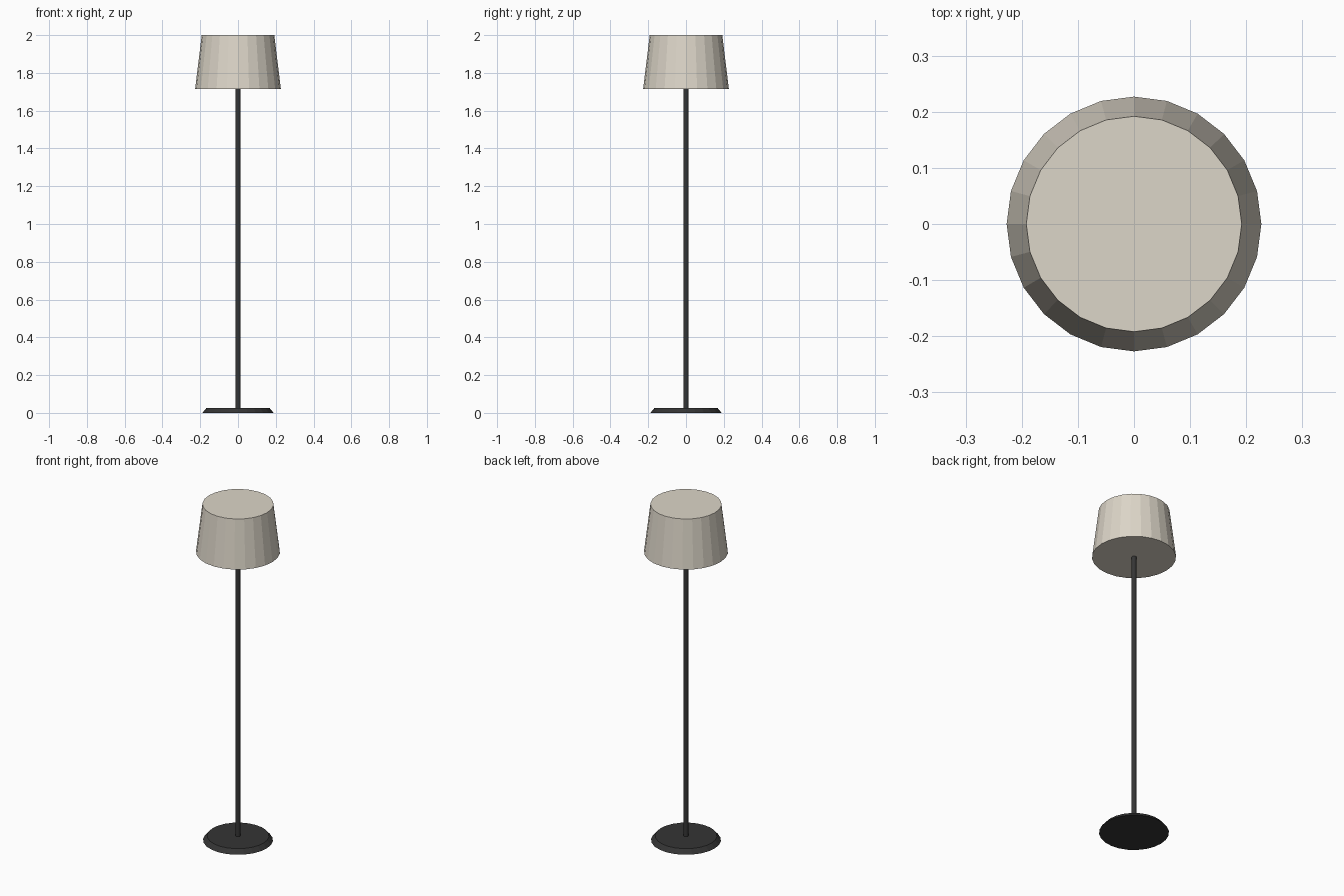
import bpy

if "Cube" in bpy.data.objects:
    bpy.data.objects.remove(bpy.data.objects["Cube"])


def material(name, color):
    m = bpy.data.materials.new(name)
    m.diffuse_color = color
    m.use_nodes = True
    m.node_tree.nodes["Principled BSDF"].inputs["Base Color"].default_value = m.diffuse_color
    return m


def frustum(name, sides, r_bottom, r_top, z0, z1, mat):
    bpy.ops.mesh.primitive_cone_add(vertices=sides, radius1=r_bottom, radius2=r_top,
                                    depth=z1 - z0, location=(0, 0, (z0 + z1) / 2))
    ob = bpy.context.object
    ob.name = name
    ob.data.materials.append(mat)
    return ob


dark = material("dark_metal", (0.035, 0.035, 0.035, 1))
cream = material("cream_fabric", (0.72, 0.67, 0.58, 1))

# bevelled foot, slim pole, tapered closed shade
frustum("base", 24, 0.189, 0.167, 0.0, 0.026, dark)
frustum("pole", 12, 0.0135, 0.0135, 0.02, 1.72, dark)
frustum("lampshade", 24, 0.227, 0.192, 1.715, 2.0, cream)
